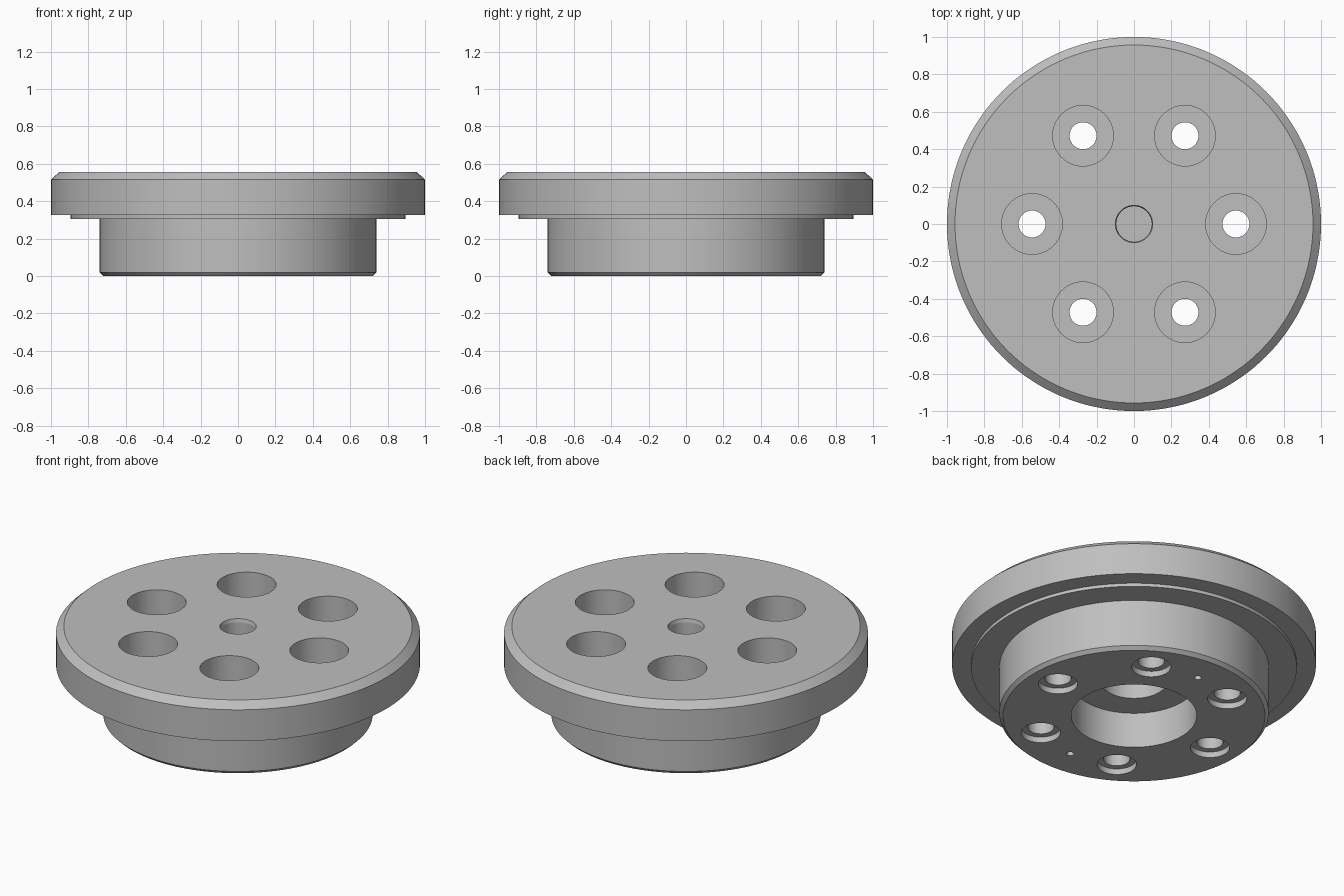
import bpy, bmesh
from math import radians, cos, sin, tau

cube = bpy.data.objects.get("Cube")
if cube:
    bpy.data.objects.remove(cube, do_unlink=True)

metal = bpy.data.materials.new("machined grey")
metal.use_nodes = True
GREY = (0.52, 0.52, 0.52, 1)
metal.diffuse_color = GREY
metal.node_tree.nodes["Principled BSDF"].inputs["Base Color"].default_value = GREY


def add_lathe(bm, profile, steps, cx=0.0, cy=0.0):
    """Revolve (radius, height) points that start and end on the axis."""
    rings = []
    for r, z in profile:
        count = steps if r > 0 else 1
        rings.append([bm.verts.new((cx + r * cos(tau * i / steps),
                                    cy + r * sin(tau * i / steps), z))
                      for i in range(count)])
    for low, high in zip(rings, rings[1:]):
        for i in range(steps):
            j = (i + 1) % steps
            if len(low) == 1:
                bm.faces.new((low[0], high[j], high[i]))
            elif len(high) == 1:
                bm.faces.new((low[i], low[j], high[0]))
            else:
                bm.faces.new((low[i], low[j], high[j], high[i]))


def make_object(name, bm):
    bmesh.ops.recalc_face_normals(bm, faces=bm.faces[:])
    mesh = bpy.data.meshes.new(name)
    bm.to_mesh(mesh)
    bm.free()
    mesh.materials.append(metal)
    obj = bpy.data.objects.new(name, mesh)
    bpy.context.collection.objects.link(obj)
    return obj


# Hub, locating step and chamfered flange, with stepped bore and top recess
bm = bmesh.new()
add_lathe(bm, [
    (0, 0.34), (0.18, 0.34), (0.18, 0.215), (0.345, 0.215), (0.345, 0),
    (0.72, 0), (0.74, 0.02), (0.74, 0.305), (0.895, 0.305), (0.895, 0.325),
    (1, 0.325), (1, 0.515), (0.957, 0.555),
    (0.1, 0.555), (0.095, 0.535), (0.095, 0.42), (0, 0.42)], 144)
body = make_object("flanged_hub", bm)

# Six bolt holes, counterbored from both ends
bm = bmesh.new()
for k in range(6):
    a = tau * k / 6
    add_lathe(bm, [
        (0, -0.1), (0.108, -0.1), (0.108, 0.035), (0.072, 0.035),
        (0.072, 0.25), (0.162, 0.25), (0.162, 0.7), (0, 0.7)],
        64, 0.545 * cos(a), 0.545 * sin(a))

# Two blind dowel holes in the underside
for side in (-1, 1):
    add_lathe(bm, [(0, -0.1), (0.02, -0.1), (0.02, 0.1), (0, 0.1)],
              40, 0, side * 0.545)
cutter = make_object("hole_cutter", bm)
cutter.hide_render = True

cut = body.modifiers.new("holes", 'BOOLEAN')
cut.operation = 'DIFFERENCE'
cut.solver = 'EXACT'
cut.object = cutter

bpy.ops.object.select_all(action='DESELECT')
body.select_set(True)
bpy.context.view_layer.objects.active = body
bpy.ops.object.modifier_apply(modifier=cut.name)
bpy.data.objects.remove(cutter, do_unlink=True)
bpy.ops.object.shade_smooth_by_angle(angle=radians(12))
